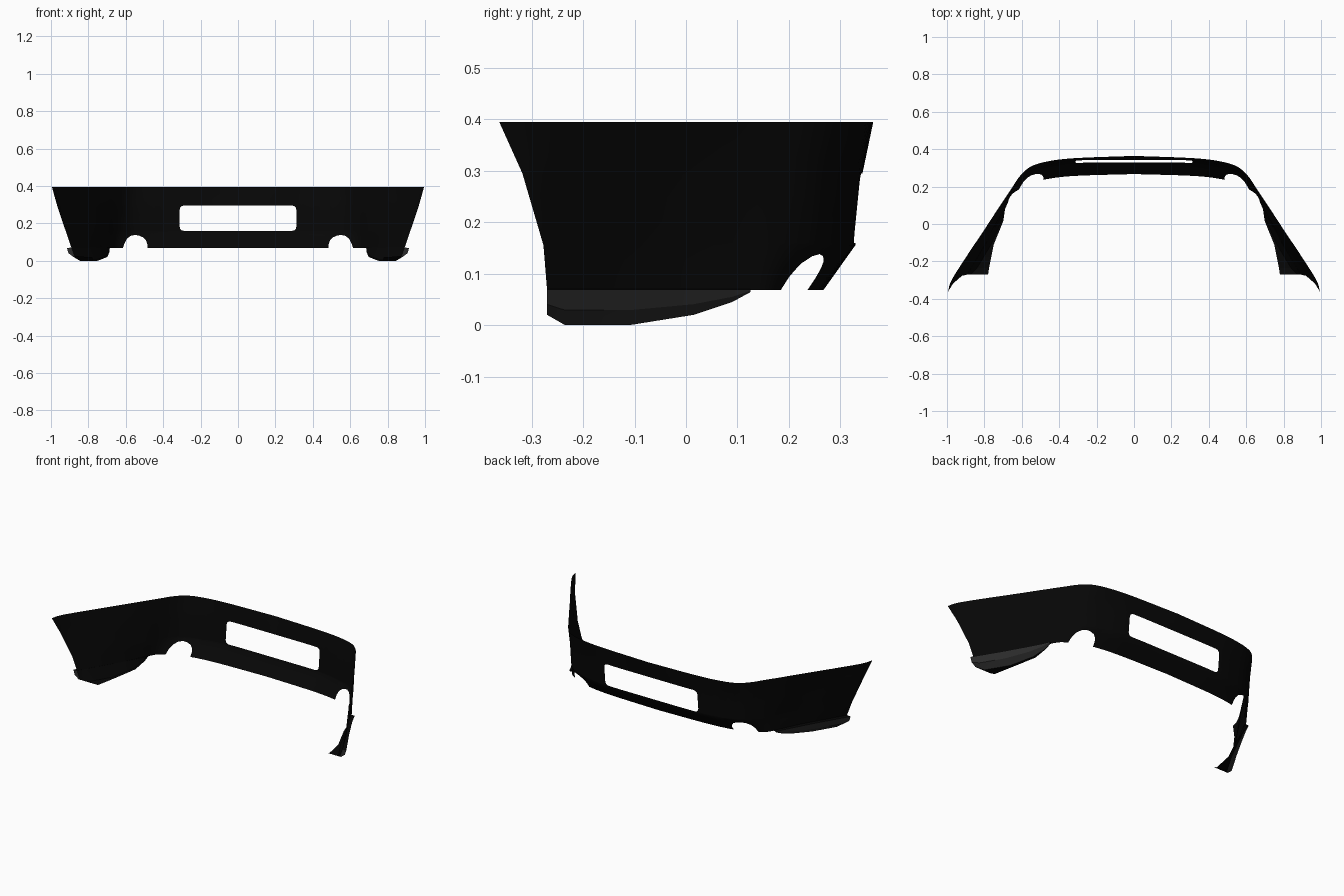
import bpy, bmesh, math
from mathutils import Vector

cube = bpy.data.objects.get("Cube")
if cube:
    bpy.data.objects.remove(cube, do_unlink=True)


def material(name, value):
    mat = bpy.data.materials.new(name)
    mat.use_nodes = True
    colour = (value, value, value, 1)
    mat.diffuse_color = colour
    mat.node_tree.nodes["Principled BSDF"].inputs["Base Color"].default_value = colour
    return mat


BLACK = material("black plastic", 0.002)
GREY = material("dark grey trim", 0.025)


def spline(points, steps):
    """Catmull-Rom curve through the points."""
    pts = [Vector(p) for p in points]
    pts = [2 * pts[0] - pts[1]] + pts + [2 * pts[-1] - pts[-2]]
    out = []
    for i in range(1, len(pts) - 2):
        a, b, c, d = pts[i - 1:i + 3]
        for s in range(steps):
            t = s / steps
            out.append(0.5 * (2 * b + (c - a) * t + (2 * a - 5 * b + 4 * c - d) * t ** 2
                              + (3 * b - a - 3 * c + d) * t ** 3))
    return out + [pts[-2]]


def loft(bm, rows):
    """Quads between neighbouring rows of points."""
    grid = [[bm.verts.new(p) for p in row] for row in rows]
    for a, b in zip(grid, grid[1:]):
        for i in range(len(a) - 1):
            bm.faces.new((a[i], a[i + 1], b[i + 1], b[i]))
    return grid


def cut_opening(bm, outline):
    """Remove a convex x-z outline (counter-clockwise) from the rear of the sheet."""
    inside = [f for f in bm.faces if f.calc_center_median().y > 0]
    for (x0, z0), (x1, z1) in zip(outline, outline[1:] + outline[:1]):
        co, out = Vector((x0, 0, z0)), Vector((z1 - z0, 0, x0 - x1)).normalized()
        geom = set(inside)
        for f in inside:
            geom.update(f.edges)
            geom.update(f.verts)
        res = bmesh.ops.bisect_plane(bm, geom=list(geom), dist=1e-5, plane_co=co, plane_no=out)
        faces = {g for g in res["geom"] if isinstance(g, bmesh.types.BMFace)}
        faces.update(f for f in inside if f.is_valid)
        inside = [f for f in faces if (f.calc_center_median() - co).dot(out) < 0]
    bmesh.ops.delete(bm, geom=inside, context="FACES")


def finish(bm, name, mats, angle):
    mesh = bpy.data.meshes.new(name)
    for m in mats:
        mesh.materials.append(m)
    bm.to_mesh(mesh)
    bm.free()
    obj = bpy.data.objects.new(name, mesh)
    bpy.context.collection.objects.link(obj)
    bpy.ops.object.select_all(action="DESELECT")
    obj.select_set(True)
    bpy.context.view_layer.objects.active = obj
    bpy.ops.object.shade_smooth_by_angle(angle=math.radians(angle))
    mirror = obj.modifiers.new("mirror", "MIRROR")
    mirror.merge_threshold = 0.0005


# Bumper shell: half plan curves at four heights, lofted downwards
levels = [
    (0.395, [(0, .364), (.3, .353), (.45, .337), (.55, .308), (.61, .256), (.655, .19),
             (.715, .1), (.8, -.03), (.9, -.18), (.975, -.3), (.995, -.363)]),
    (0.295, [(0, .343), (.3, .34), (.45, .317), (.55, .285), (.605, .244), (.653, .178),
             (.71, .085), (.785, -.04), (.875, -.17), (.947, -.278), (.967, -.318)]),
    (0.155, [(0, .329), (.3, .326), (.45, .303), (.55, .27), (.605, .228), (.653, .166),
             (.7, .07), (.77, -.05), (.845, -.165), (.905, -.255), (.92, -.277)]),
    (0.068, [(0, .267), (.3, .258), (.45, .243), (.55, .217), (.61, .187), (.655, .155),
             (.69, .09), (.75, -.03), (.82, -.15), (.88, -.252), (.89, -.27)]),
]
curves = [(z, spline(pts, 5)) for z, pts in levels]
rows = []
for (za, ca), (zb, cb) in zip(curves, curves[1:]):
    for s in range(3):
        t = s / 3
        rows.append([(*a.lerp(b, t), za + (zb - za) * t) for a, b in zip(ca, cb)])
rows.append([(*p, curves[-1][0]) for p in curves[-1][1]])

bm = bmesh.new()
loft(bm, rows)

# Number plate opening with rounded corners
w, lo, hi, r = 0.312, 0.16, 0.295, 0.022
window = [(-.1, lo)]
for cz, start in ((lo + r, -90), (hi - r, 0)):
    for k in range(4):
        a = math.radians(start + 30 * k)
        window.append((w - r + r * math.cos(a), cz + r * math.sin(a)))
window.append((-.1, hi))
cut_opening(bm, window)

# Exhaust arch
cut_opening(bm, [(.485, 0), (.615, 0), (.615, .068), (.606, .095), (.592, .12), (.572, .134),
                 (.55, .138), (.528, .134), (.505, .124), (.491, .108), (.485, .09)])
finish(bm, "bumper_shell", [BLACK], 35)

# Lower corner spats, front to rear: y, bottom height, outer x, inner x
stations = [(-.27, .02, .915, .78), (-.235, 0, .895, .775), (-.11, 0, .82, .75),
            (.015, .02, .75, .699), (.09, .045, .71, .688), (.125, .064, .695, .686)]
sections = []
for y, zb, xo, xi in stations:
    d = (0.069 - zb) / 0.069
    xb = max(xo - 0.05 * d, xi + 0.002)
    top = (xo - 0.025, y, .07)
    sections.append([top, (xo, y, .069), (xo - 0.012 * d, y, .069 - .04 * d), (xb, y, zb),
                     (xi, y, zb), (max(xb - .006, xi + .001), y, zb + .003), top])
bm = bmesh.new()
front = loft(bm, sections[::-1])[-1]
for f in bm.faces:
    f.normal_update()
if sum(f.normal.x * f.calc_area() for f in bm.faces if f.calc_center_median().z > .05) < 0:
    bmesh.ops.reverse_faces(bm, faces=bm.faces[:])
bmesh.ops.remove_doubles(bm, verts=bm.verts[:], dist=1e-5)
bmesh.ops.recalc_face_normals(bm, faces=bm.faces[:])
# Front cap closing the hollow outer lip
bm.faces.new([front[i] for i in (0, 1, 2, 3, 5) if front[i].is_valid])
# Grey on the outer sides and cap, black floor and inner wall
for f in bm.faces:
    f.normal_update()
    c, n = f.calc_center_median(), f.normal
    outer = n.x > 0.3 or abs(n.y) > 0.9
    f.material_index = 1 if outer else 0
finish(bm, "corner_spats", [BLACK, GREY], 30)
